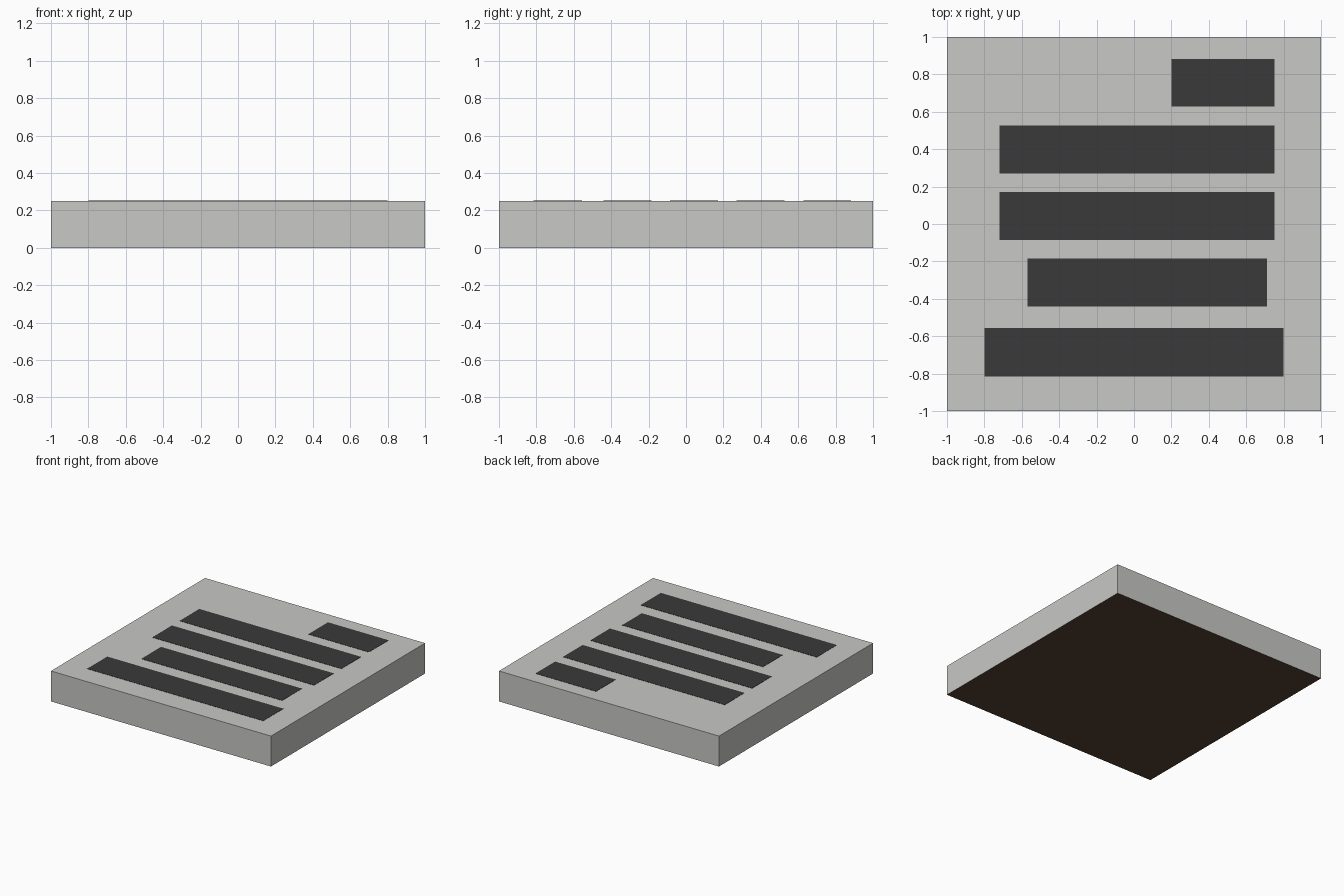
import bpy
import bmesh

if "Cube" in bpy.data.objects:
    bpy.data.objects.remove(bpy.data.objects["Cube"])

HEIGHT = 0.25


def make_material(name, rgb):
    mat = bpy.data.materials.new(name)
    mat.diffuse_color = (*rgb, 1.0)
    mat.use_nodes = True
    mat.node_tree.nodes["Principled BSDF"].inputs["Base Color"].default_value = mat.diffuse_color
    return mat


def make_box(name, x0, x1, y0, y1, z0, z1, materials):
    bm = bmesh.new()
    bmesh.ops.create_cube(bm, size=1.0)
    for v in bm.verts:
        v.co.x = x1 if v.co.x > 0 else x0
        v.co.y = y1 if v.co.y > 0 else y0
        v.co.z = z1 if v.co.z > 0 else z0
    bm.normal_update()
    # A second material, if given, colours the underside
    if len(materials) > 1:
        for f in bm.faces:
            f.material_index = 1 if f.normal.z < -0.5 else 0
    mesh = bpy.data.meshes.new(name)
    bm.to_mesh(mesh)
    bm.free()
    for mat in materials:
        mesh.materials.append(mat)
    obj = bpy.data.objects.new(name, mesh)
    bpy.context.collection.objects.link(obj)
    return obj


light_grey = make_material("light grey", (0.58, 0.58, 0.565))
charcoal = make_material("charcoal", (0.042, 0.042, 0.042))
dark_brown = make_material("dark brown", (0.093, 0.051, 0.028))

# Square slab with a brown underside
make_box("slab", -1, 1, -1, 1, 0, HEIGHT, [light_grey, dark_brown])

# Dark strips on the top: left, right, centre y, width in y
strips = [
    (0.20, 0.75, 0.755, 0.255),
    (-0.72, 0.75, 0.398, 0.255),
    (-0.72, 0.75, 0.043, 0.255),
    (-0.57, 0.71, -0.313, 0.255),
    (-0.80, 0.80, -0.685, 0.26),
]
for i, (x0, x1, yc, w) in enumerate(strips):
    make_box(f"dark_strip_{i + 1}", x0, x1, yc - w / 2, yc + w / 2,
             HEIGHT - 0.002, HEIGHT + 0.002, [charcoal])
